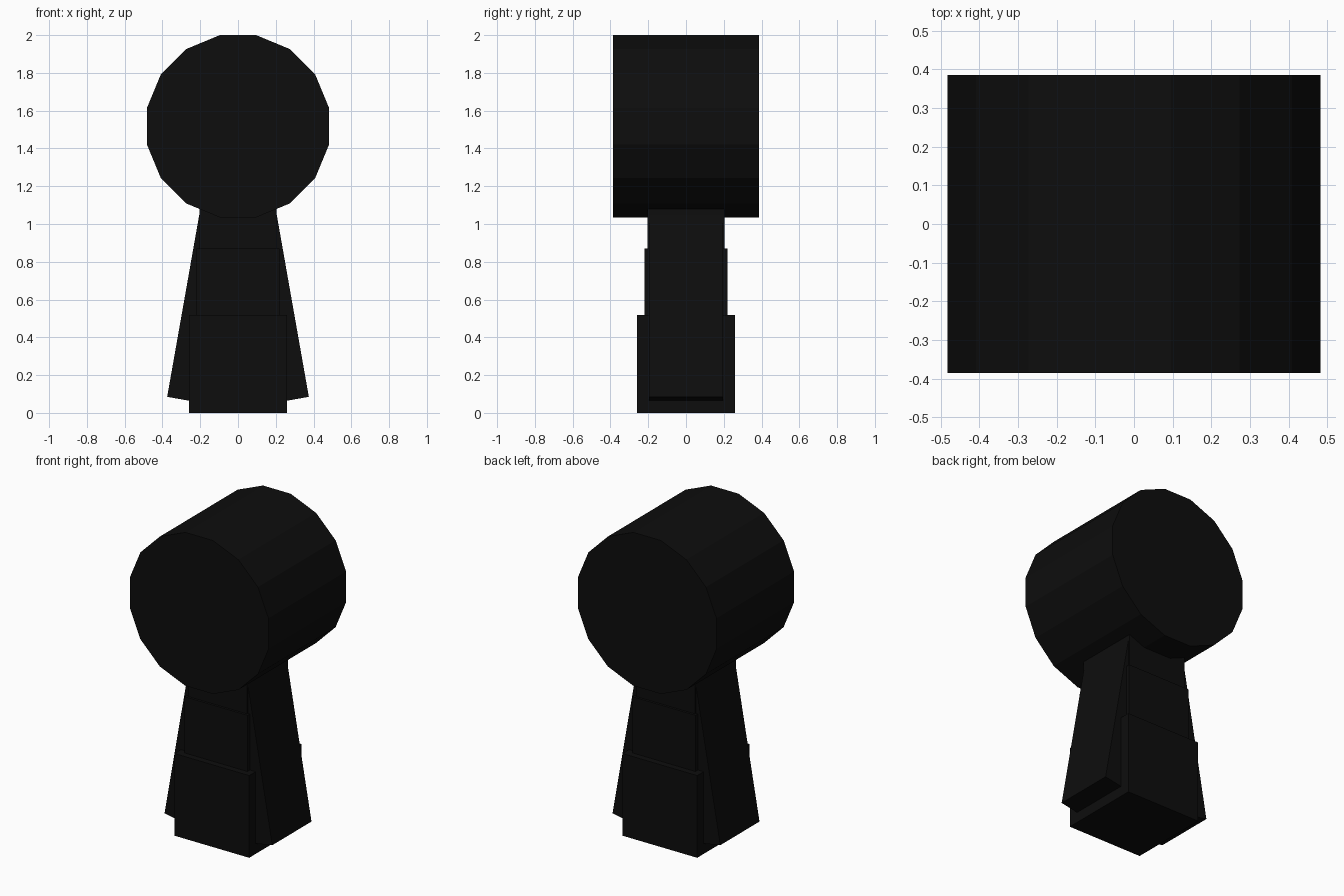
import bpy, bmesh, math
from mathutils import Matrix

if "Cube" in bpy.data.objects:
    bpy.data.objects.remove(bpy.data.objects["Cube"])

black = bpy.data.materials.new("near_black")
black.diffuse_color = (0.004, 0.004, 0.004, 1)
black.use_nodes = True
black.node_tree.nodes["Principled BSDF"].inputs["Base Color"].default_value = black.diffuse_color


def make(name, bm):
    mesh = bpy.data.meshes.new(name)
    bmesh.ops.recalc_face_normals(bm, faces=bm.faces)
    bm.to_mesh(mesh)
    bm.free()
    mesh.materials.append(black)
    obj = bpy.data.objects.new(name, mesh)
    bpy.context.collection.objects.link(obj)
    return obj


def box(name, half, z0, z1):
    bm = bmesh.new()
    bmesh.ops.create_cube(bm, size=1, matrix=Matrix.Translation((0, 0, (z0 + z1) / 2))
                          @ Matrix.Diagonal((2 * half, 2 * half, z1 - z0, 1)))
    return make(name, bm)


# Stepped square pedestal
box("base_block", 0.26, 0.0, 0.517)
box("middle_block", 0.22, 0.517, 0.87)
box("neck_block", 0.205, 0.87, 1.08)

# Slanted buttress on each side, leaning inward by ten degrees
lean = math.radians(10)
for side, name in ((1, "right_buttress"), (-1, "left_buttress")):
    bm = bmesh.new()
    width, length = 0.2, 1.08
    bmesh.ops.create_cube(bm, size=1, matrix=Matrix.Translation((0.375, 0, 0.085))
                          @ Matrix.Rotation(-lean, 4, 'Y')
                          @ Matrix.Translation((-width / 2, 0, length / 2))
                          @ Matrix.Diagonal((width, 0.39, length, 1)))
    bmesh.ops.scale(bm, vec=(side, 1, 1), verts=bm.verts)
    make(name, bm)

# Sixteen-sided drum lying front to back, flat side up
bm = bmesh.new()
radius = 0.4825 / math.cos(math.pi / 16)
bmesh.ops.create_cone(bm, cap_ends=True, segments=16, radius1=radius, radius2=radius, depth=0.772,
                      matrix=Matrix.Translation((0, 0, 1.5175))
                      @ Matrix.Rotation(math.pi / 2, 4, 'X')
                      @ Matrix.Rotation(math.pi / 16, 4, 'Z'))
make("drum_head", bm)
